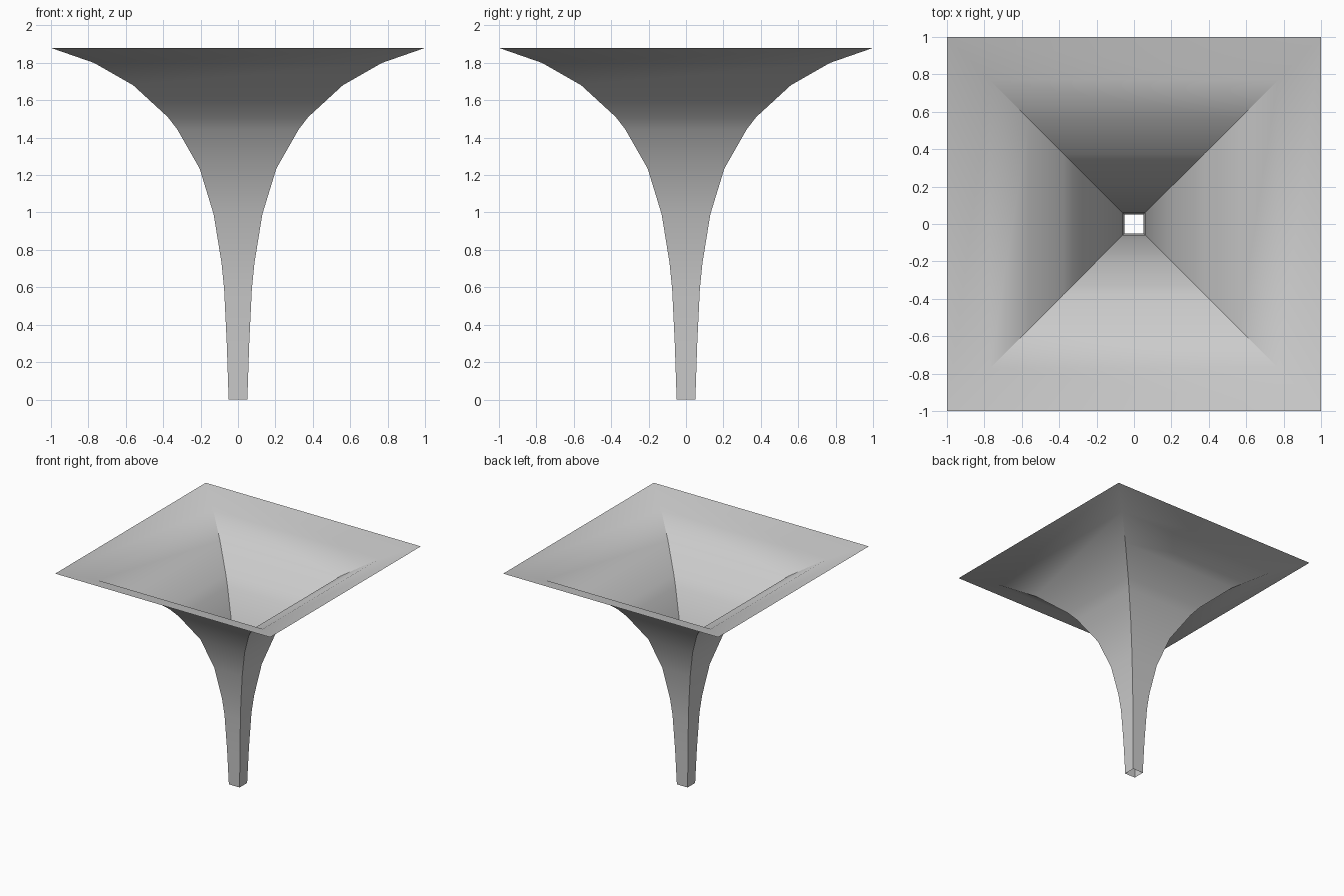
import bpy, bmesh, math

if "Cube" in bpy.data.objects:
    bpy.data.objects.remove(bpy.data.objects["Cube"])

# Half-width / height profile of the flared square funnel
profile = [(0.05, 0.0), (0.06, 0.3), (0.074, 0.59), (0.088, 0.73), (0.13, 0.99),
           (0.205, 1.235), (0.325, 1.445), (0.375, 1.51), (0.56, 1.68),
           (0.77, 1.80), (1.0, 1.88)]
corners = [(-1, -1), (1, -1), (1, 1), (-1, 1)]

# Open four-sided shell: square rings joined by quads
bm = bmesh.new()
rings = [[bm.verts.new((sx * w, sy * w, z)) for sx, sy in corners] for w, z in profile]
for low, high in zip(rings, rings[1:]):
    for i in range(4):
        j = (i + 1) % 4
        bm.faces.new((low[i], low[j], high[j], high[i]))

mesh = bpy.data.meshes.new("square_funnel")
bm.to_mesh(mesh)
bm.free()
funnel = bpy.data.objects.new("square_funnel", mesh)
bpy.context.collection.objects.link(funnel)

# Smooth along the flare, crisp at the four corners
bpy.context.view_layer.objects.active = funnel
funnel.select_set(True)
bpy.ops.object.shade_smooth_by_angle(angle=math.radians(30))
